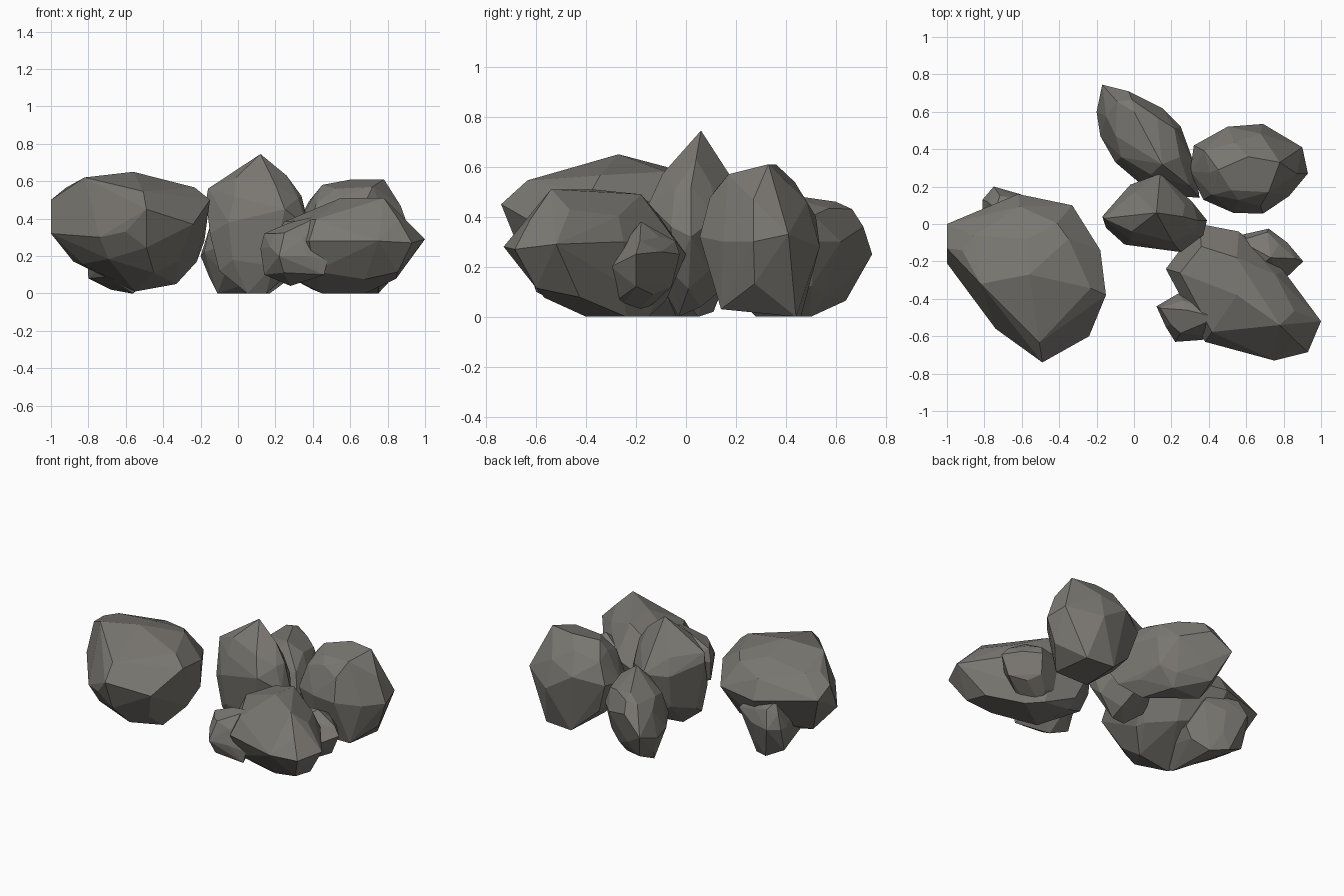
import bpy
import bmesh
import math
from mathutils import Vector

# Remove the default cube
cube = bpy.data.objects.get("Cube")
if cube:
    bpy.data.objects.remove(cube, do_unlink=True)

# Single stone colour
stone = bpy.data.materials.new("warm_grey_stone")
stone.use_nodes = True
stone_colour = (0.195, 0.186, 0.168, 1)
stone.diffuse_color = stone_colour
shader = next(n for n in stone.node_tree.nodes if n.type == 'BSDF_PRINCIPLED')
shader.inputs["Base Color"].default_value = stone_colour
shader.inputs["Roughness"].default_value = 0.9


def centre(points):
    return sum(points, Vector()) / len(points)


def bulge(rim_point, target, lean):
    """Point on a rounded arc from the widest rim towards a crown or foot."""
    point = rim_point.lerp(target, 1 - math.cos(lean))
    point.z = rim_point.z + (target.z - rim_point.z) * math.sin(lean)
    return point


def rock(name, rim, crown, foot):
    """Faceted stone: a widest rim rounded off to a crown above and a foot below."""
    rim = [Vector(p) for p in rim]
    crown = [Vector(p) for p in crown]
    foot = [Vector(p) for p in foot]
    points = rim + crown + foot
    for index, p in enumerate(rim):
        # Staggered shoulders keep the facets irregular
        lean = math.radians(36 if index % 2 else 48)
        points.append(bulge(p, centre(crown), lean))
        points.append(bulge(p, centre(foot), lean))

    bm = bmesh.new()
    for p in points:
        bm.verts.new(p)
    hull = bmesh.ops.convex_hull(bm, input=bm.verts)
    loose = [v for v in hull["geom_interior"] + hull["geom_unused"]
             if isinstance(v, bmesh.types.BMVert)]
    bmesh.ops.delete(bm, geom=list(set(loose)), context='VERTS')
    # Merge nearly coplanar triangles into broad facets
    bmesh.ops.dissolve_limit(bm, angle_limit=math.radians(7),
                             verts=bm.verts, edges=bm.edges)
    bmesh.ops.recalc_face_normals(bm, faces=bm.faces)

    mesh = bpy.data.meshes.new(name)
    bm.to_mesh(mesh)
    bm.free()
    mesh.materials.append(stone)
    obj = bpy.data.objects.new(name, mesh)
    bpy.context.collection.objects.link(obj)
    return obj


# Large boulder standing apart on the right
rock("large_boulder",
     rim=[(-1, 0, .44), (-1, -.13, .5), (-1, -.21, .32), (-.74, -.56, .3),
          (-.6, -.66, .33), (-.49, -.74, .45), (-.24, -.6, .37),
          (-.15, -.38, .5), (-.18, -.14, .46), (-.18, -.15, .28),
          (-.33, .1, .4), (-.62, .16, .4)],
     crown=[(-.82, -.32, .62), (-.56, -.27, .65), (-.35, -.08, .58),
            (-.57, -.08, .6)],
     foot=[(-.55, -.33, .01), (-.33, -.34, .05), (-.88, -.12, .17),
           (-.22, -.24, .17), (-.45, -.53, .11)])

# Low stone tucked beneath the boulder
rock("tucked_stone",
     rim=[(-.81, .07, .24), (-.81, .13, .24), (-.75, .2, .25), (-.61, .16, .25),
          (-.48, .11, .3), (-.44, -.02, .16), (-.46, -.38, .14),
          (-.7, -.35, .18)],
     crown=[(-.74, .08, .4), (-.56, .03, .4)],
     foot=[(-.8, .08, .08), (-.68, .11, .02), (-.57, .05, 0), (-.56, -.3, 0)])

# Peaked stone in the middle
rock("peaked_stone",
     rim=[(-.17, .04, .5), (-.02, .21, .42), (.14, .27, .42), (.31, .12, .4),
          (.39, .02, .32), (.37, -.06, .36), (.25, -.15, .45),
          (-.05, -.11, .38), (-.15, -.02, .32)],
     crown=[(.12, .06, .745), (-.16, .03, .56), (.26, .04, .63),
            (-.01, -.04, .62), (.34, .02, .52)],
     foot=[(-.1, -.03, .12), (.05, -.04, 0), (.15, -.03, 0), (.15, .06, .04)])

# Long stone reaching to the back
rock("long_back_stone",
     rim=[(-.17, .745, .25), (-.03, .71, .36), (.15, .62, .3), (.25, .52, .3),
          (.33, .3, .3), (.35, .14, .22), (.1, .16, .25),
          (-.1, .33, .25), (-.18, .47, .22), (-.2, .6, .2)],
     crown=[(0, .6, .46), (.06, .5, .48), (.15, .32, .5)],
     foot=[(-.11, .5, 0), (.1, .5, 0), (.17, .28, 0)])

# Round stone at the back left
rock("round_back_stone",
     rim=[(.3, .28, .33), (.32, .42, .35), (.5, .52, .4), (.69, .535, .28),
          (.9, .41, .33), (.93, .27, .3), (.83, .15, .3), (.69, .055, .32),
          (.53, .06, .33), (.37, .13, .32)],
     crown=[(.45, .29, .58), (.61, .36, .61), (.78, .33, .61),
            (.72, .17, .57), (.52, .18, .56)],
     foot=[(.5, .14, .03), (.75, .14, .03), (.55, .46, 0), (.75, .44, 0)])

# Broad stone at the front left
rock("broad_front_stone",
     rim=[(.35, 0, .25), (.17, -.24, .25), (.32, -.43, .24), (.38, -.63, .28),
          (.75, -.73, .28), (.93, -.685, .27), (1, -.52, .29),
          (.8, -.25, .3), (.56, -.04, .3)],
     crown=[(.55, -.38, .51), (.78, -.54, .51), (.55, -.18, .49),
            (.36, -.12, .42), (.6, -.55, .45)],
     foot=[(.45, -.4, 0), (.68, -.24, 0), (.6, -.15, 0), (.4, -.15, .02)])

# Small stone leaning on the front
rock("leaning_stone",
     rim=[(.12, -.44, .24), (.17, -.55, .25), (.22, -.63, .2), (.36, -.62, .2),
          (.48, -.6, .18), (.46, -.42, .3), (.24, -.37, .24)],
     crown=[(.14, -.45, .32), (.28, -.46, .38), (.45, -.5, .42), (.36, -.55, .35)],
     foot=[(.14, -.47, .1), (.28, -.48, .04), (.46, -.6, .1)])

# Small stone on the left side
rock("side_stone",
     rim=[(.52, -.07, .24), (.72, -.025, .25), (.82, -.1, .26), (.905, -.2, .25),
          (.8, -.3, .2), (.6, -.3, .2)],
     crown=[(.73, -.18, .38), (.62, -.12, .34), (.7, -.06, .3)],
     foot=[(.62, -.12, .06), (.64, -.27, .02), (.6, -.2, .01)])
